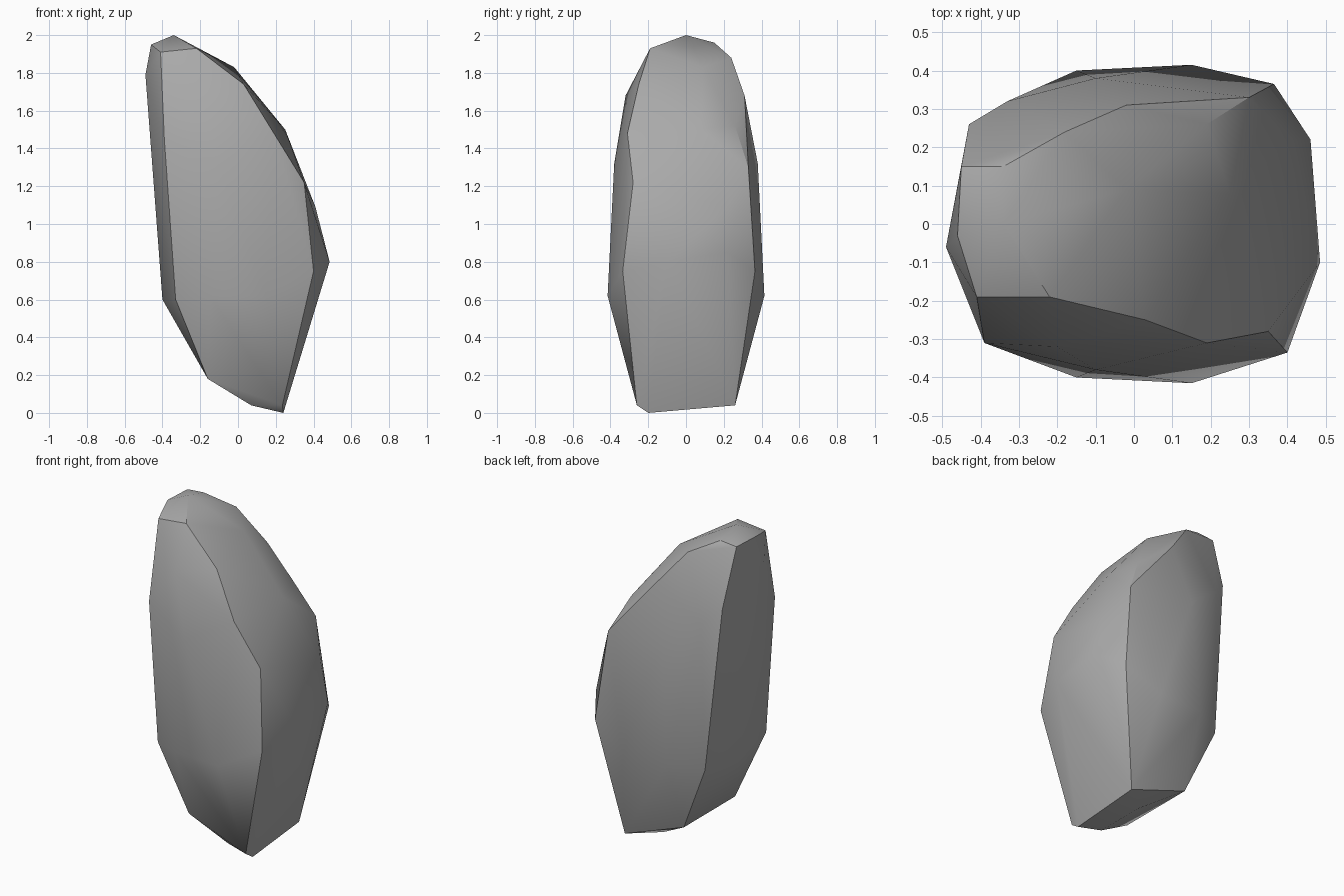
import bpy
import bmesh
import math

default_cube = bpy.data.objects.get("Cube")
if default_cube:
    bpy.data.objects.remove(default_cube, do_unlink=True)


def make_material(name, value):
    material = bpy.data.materials.new(name)
    colour = (value, value, value, 1)
    material.use_nodes = True
    material.diffuse_color = colour
    for node in material.node_tree.nodes:
        if node.type == "BSDF_PRINCIPLED":
            node.inputs["Base Color"].default_value = colour
            node.inputs["Roughness"].default_value = 0.9
    return material


def mirrored(points):
    """Give each point a twin on the opposite side of the depth axis."""
    return [(x, side * y, z) for x, y, z in points for side in (-1, 1)]


def stone(name, contours, material):
    """Wrap the chipped contours of a boulder in one faceted skin."""
    bm = bmesh.new()
    for contour in contours:
        for point in contour:
            bm.verts.new(point)
    hull = bmesh.ops.convex_hull(bm, input=list(bm.verts))
    inside = {item for item in hull["geom_interior"] + hull["geom_unused"]
              if isinstance(item, bmesh.types.BMVert)}
    bmesh.ops.delete(bm, geom=list(inside), context="VERTS")
    bmesh.ops.dissolve_limit(bm, angle_limit=math.radians(2),
                             verts=list(bm.verts), edges=list(bm.edges))
    bmesh.ops.recalc_face_normals(bm, faces=list(bm.faces))
    mesh = bpy.data.meshes.new(name)
    bm.to_mesh(mesh)
    bm.free()
    mesh.materials.append(material)
    obj = bpy.data.objects.new(name, mesh)
    bpy.context.collection.objects.link(obj)
    return obj


# Small chipped facets at the peak
crown = [(-.45, .15, 1.95), (-.34, .15, 1.96), (-.34, 0, 2),
         (-.46, -.03, 1.95), (-.22, -.19, 1.93), (-.41, -.19, 1.91)]

# Curved ridges running down the front and the back
front_ridge = [(.03, -.25, 1.74), (.19, -.31, 1.48), (.35, -.28, 1.22),
               (.4, -.335, .75)]
back_ridge = [(-.18, .24, 1.88), (-.02, .31, 1.68), (.19, .26, 1.52),
              (.3, .33, 1.3), (.365, .365, .75)]

# Bulge between the ridges
spine = [(-.02, .09, 1.83), (.25, .08, 1.5), (.41, .22, 1.09),
         (.46, .22, .85), (.485, -.1, .8)]

# Broad belly, the same on the front and the back
belly = mirrored([(.15, .415, .62), (-.15, .4, .62), (-.1, .38, 1.32)])

# Flat side wall
wall = [(-.49, -.06, 1.79), (-.39, -.31, 1.45), (-.43, .26, 1.6),
        (-.2, -.32, 1.68), (-.33, .32, 1.5),
        (-.33, -.31, .6), (-.4, .05, .6), (-.34, .3, .6)]

# Tapered underside
foot = [(.24, -.2, 0), (.07, -.2, .04), (.07, .12, .04)]
foot += mirrored([(.235, .26, .04), (-.16, .25, .18)])

grey_stone = make_material("grey stone", .4)
rock = stone("rock", [crown, front_ridge, back_ridge, spine, belly, wall, foot],
             grey_stone)

# Soft shading within the broad faces, crisp chipped edges
bpy.ops.object.select_all(action="DESELECT")
rock.select_set(True)
bpy.context.view_layer.objects.active = rock
bpy.ops.object.shade_smooth_by_angle(angle=math.radians(30))
